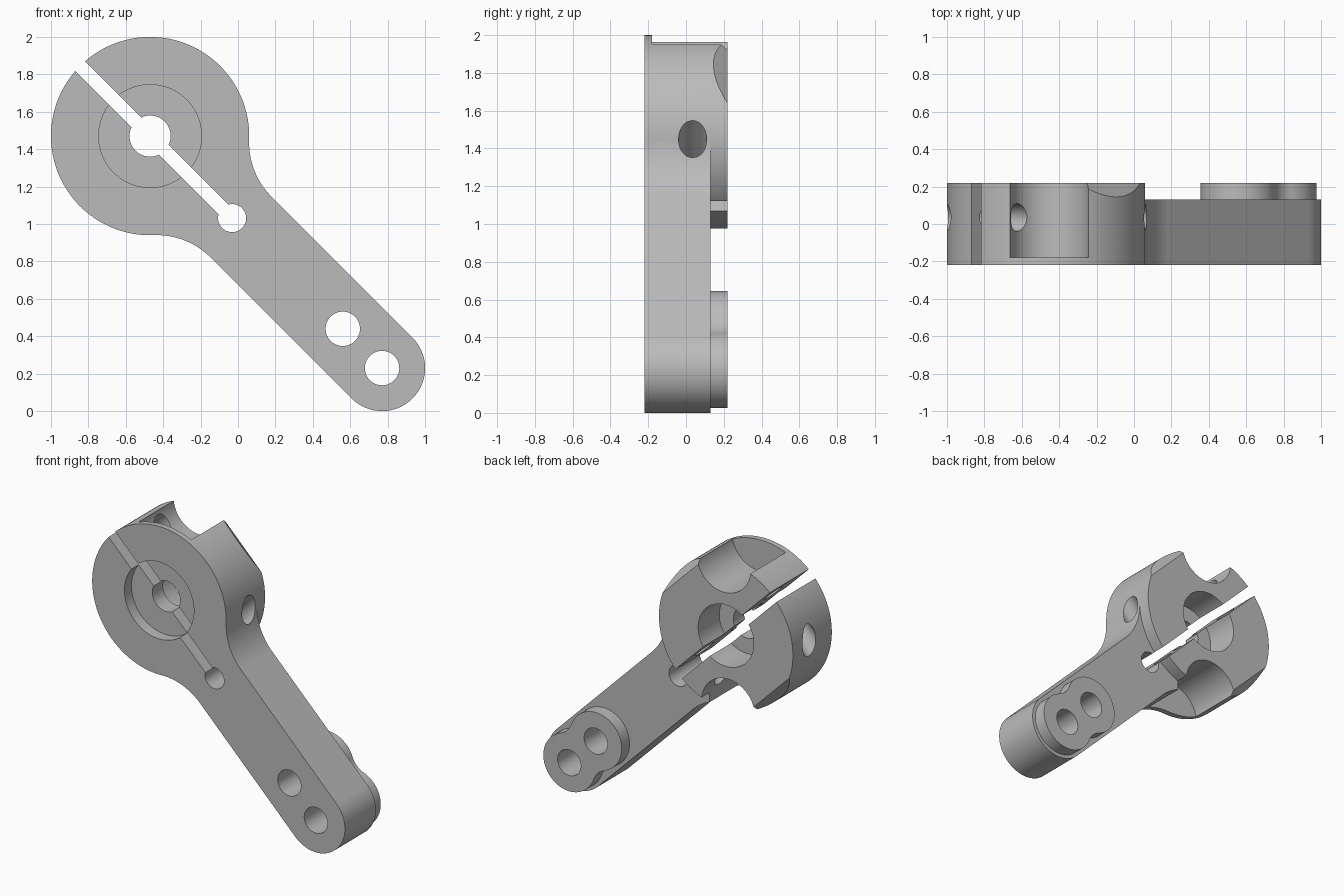
import bpy, bmesh, math
from mathutils import Vector

if "Cube" in bpy.data.objects:
    bpy.data.objects.remove(bpy.data.objects["Cube"], do_unlink=True)

# Main sizes
HUB_X, HUB_Z, HUB_R = -0.47, 1.47, 0.53
ARM_W, FILLET_R, TIP_A = 0.23, 0.41, 1.754
FRONT, ARM_BACK, HUB_BACK = -0.22, 0.13, 0.22
S = math.sqrt(0.5)

metal = bpy.data.materials.new("grey metal")
metal.use_nodes = True
grey = (0.5, 0.5, 0.5, 1)
metal.diffuse_color = grey
metal.node_tree.nodes["Principled BSDF"].inputs["Base Color"].default_value = grey


def place(a, p, y):
    """a runs from the hub along the arm, p runs across it, y is depth."""
    return Vector((HUB_X + (a + p) * S, y, HUB_Z + (p - a) * S))


def arc(ca, cp, r, start, end, n=48):
    return [(ca + r * math.cos(start + (end - start) * i / n),
             cp + r * math.sin(start + (end - start) * i / n)) for i in range(n + 1)]


def circle(ca, cp, r, n=96):
    return arc(ca, cp, r, 0, math.tau, n)[:-1]


def solid(name, profile, lo, hi, mapping=place):
    """Extrude a closed 2D profile from lo to hi."""
    bm = bmesh.new()
    low = [bm.verts.new(mapping(u, v, lo)) for u, v in profile]
    high = [bm.verts.new(mapping(u, v, hi)) for u, v in profile]
    bm.faces.new(low)
    bm.faces.new(high)
    for i in range(len(low)):
        j = (i + 1) % len(low)
        bm.faces.new((low[i], low[j], high[j], high[i]))
    bmesh.ops.recalc_face_normals(bm, faces=bm.faces)
    mesh = bpy.data.meshes.new(name)
    bm.to_mesh(mesh)
    bm.free()
    mesh.materials.append(metal)
    obj = bpy.data.objects.new(name, mesh)
    bpy.context.collection.objects.link(obj)
    return obj


def combine(target, tool, operation="DIFFERENCE"):
    tool.hide_render = True
    mod = target.modifiers.new("combine", "BOOLEAN")
    mod.object, mod.operation, mod.solver = tool, operation, "EXACT"
    bpy.context.view_layer.objects.active = target
    bpy.ops.object.modifier_apply(modifier=mod.name)
    bpy.data.objects.remove(tool, do_unlink=True)


# Lever body: round hub, fillets, straight arm and round tip
phi = math.asin((ARM_W + FILLET_R) / (HUB_R + FILLET_R))
fa = (HUB_R + FILLET_R) * math.cos(phi)
fp = ARM_W + FILLET_R
quarter = math.pi / 2
outline = arc(0, 0, HUB_R, phi, math.tau - phi, 128)
outline += arc(fa, -fp, FILLET_R, math.pi - phi, quarter, 24)[1:]
outline += arc(TIP_A, 0, ARM_W, -quarter, quarter)
outline += arc(fa, fp, FILLET_R, -quarter, phi - math.pi, 24)[:-1]
body = solid("clamp_lever", outline, FRONT, HUB_BACK)

# Lower the back of the arm, leaving the hub raised
step = arc(0, 0, HUB_R, -phi, phi) + [
    (math.cos(phi), math.sin(phi)), (2.5, 1), (2.5, -1), (math.cos(phi), -math.sin(phi))]
combine(body, solid("arm_step_cutter", step, ARM_BACK, 0.4))

# Waisted boss around the two tip holes
hole_a = (1.457, TIP_A)
mid, half = sum(hole_a) / 2, (hole_a[1] - hole_a[0]) / 2
boss_r, waist_r = 0.205, 0.15
h = math.sqrt((boss_r + waist_r) ** 2 - half ** 2)
t = math.atan2(h, half)
boss = arc(hole_a[1], 0, boss_r, t - math.pi, math.pi - t)
boss += arc(mid, h, waist_r, -t, t - math.pi, 16)[1:-1]
boss += arc(hole_a[0], 0, boss_r, t, math.tau - t)
boss += arc(mid, -h, waist_r, math.pi - t, t, 16)[1:-1]
combine(body, solid("tip_boss", boss, 0.05, HUB_BACK), "UNION")
for a in hole_a:
    combine(body, solid("tip_hole_cutter", circle(a, 0, 0.092), -1, 1))

# Hub bore: front counterbore, back socket and through hole
combine(body, solid("counterbore_cutter", circle(0, 0, 0.275), -1, FRONT + 0.08))
combine(body, solid("socket_cutter", circle(0, 0, 0.22), -0.02, 1))
combine(body, solid("bore_cutter", circle(0, 0, 0.11), -1, 1))

for s in (-1, 1):
    # Scallop giving access to the clamp screw, closed by a thin front lip
    combine(body, solid("scallop_cutter", circle(s * 0.354, -s * 0.379, 0.212), -0.18, 1))
    # Chamfered flat on the back edge of the hub
    chamfer = [(s * 0.42, 0.295), (s * 0.585, 0.07), (s * 0.785, 0.295)]
    combine(body, solid("chamfer_cutter", chamfer, -0.6, 0.6,
                        lambda p, y, a: place(a, p, y)))
    # Clamp screw hole across the slot
    combine(body, solid("screw_cutter", circle(s * 0.39, 0.035, 0.074, 64), -0.7, 0.7,
                        lambda a, y, p: place(a, p, y)))

# Clamping slot with a round relief hole at its end
slot = [(-0.8, -0.037), (0.62, -0.037), (0.62, 0.037), (-0.8, 0.037)]
combine(body, solid("slot_cutter", slot, -1, 1))
combine(body, solid("relief_cutter", circle(0.62, 0, 0.075), -1, 1))

# Smooth round walls, crisp machined edges
bpy.ops.object.select_all(action="DESELECT")
body.select_set(True)
bpy.context.view_layer.objects.active = body
bpy.ops.object.shade_smooth_by_angle(angle=math.radians(25))
